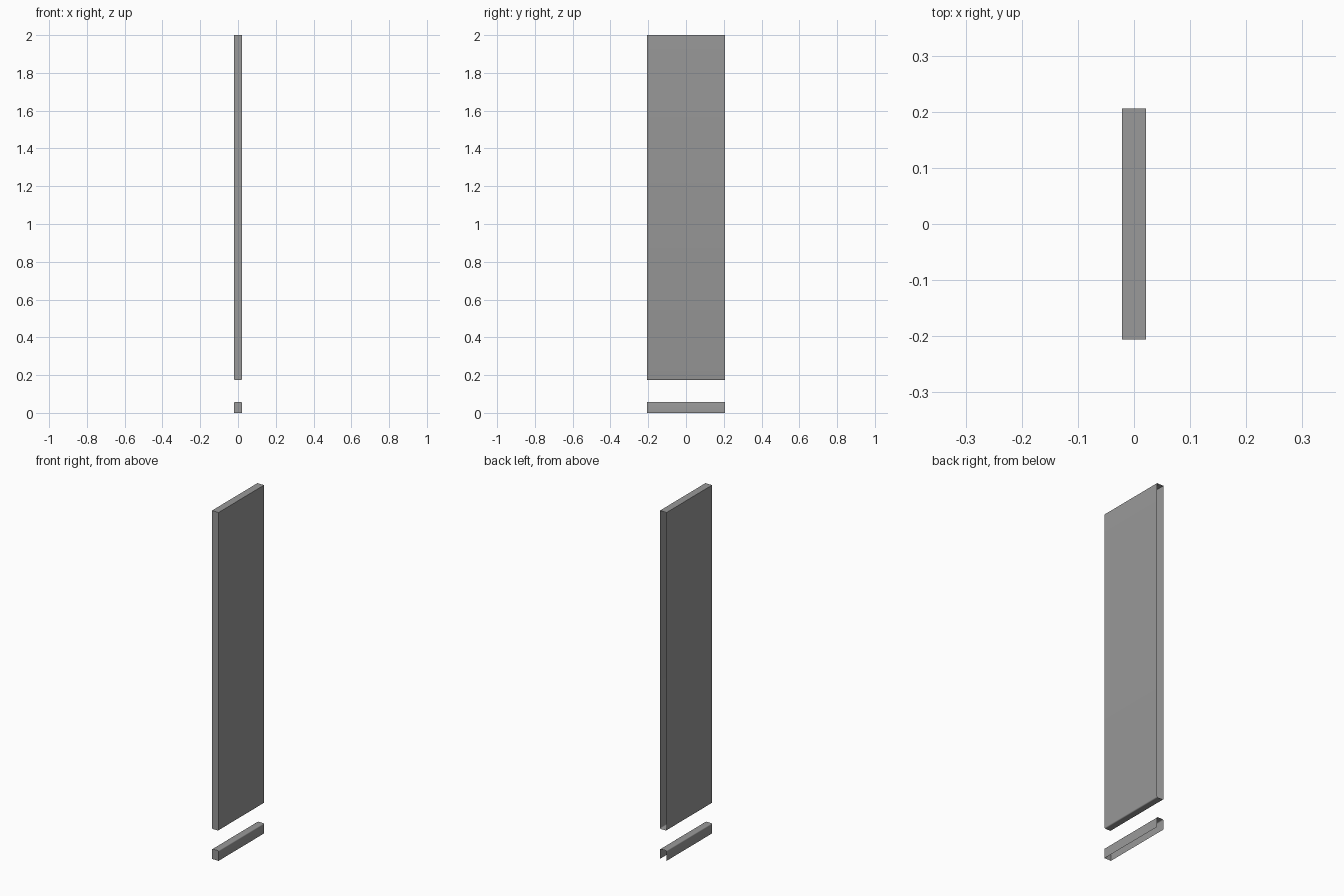
import bpy, bmesh, math

if "Cube" in bpy.data.objects:
    bpy.data.objects.remove(bpy.data.objects["Cube"])

W, D, R = 0.021, 0.206, 0.006   # half thickness, half depth, edge radius
SEG = 4                         # segments per rounded edge

grey = bpy.data.materials.new("dark_grey")
grey.diffuse_color = (0.32, 0.32, 0.32, 1)
grey.use_nodes = True
grey.node_tree.nodes["Principled BSDF"].inputs["Base Color"].default_value = grey.diffuse_color


def rounded(end, edge):
    """xz profile from flat end at z=end to a rounded edge at z=edge."""
    s = 1 if edge > end else -1
    arc = [(W - R + R * math.cos(a), edge - s * R + s * R * math.sin(a))
           for a in (i * math.pi / 2 / SEG for i in range(SEG + 1))]
    half = [(W, end)] + arc
    return half + [(-x, z) for x, z in reversed(half)]


def shell(name, profile, closed):
    """Sweep an xz profile along y, capped at the front and open at the back."""
    bm = bmesh.new()
    front = [bm.verts.new((x, -D, z)) for x, z in profile]
    back = [bm.verts.new((x, D, z)) for x, z in profile]
    n = len(profile)
    for i in range(n if closed else n - 1):
        j = (i + 1) % n
        bm.faces.new((front[i], front[j], back[j], back[i]))
    cap = bm.faces.new(front[::-1])
    bmesh.ops.recalc_face_normals(bm, faces=bm.faces)
    cap.normal_update()
    if cap.normal.y > 0:
        bmesh.ops.reverse_faces(bm, faces=bm.faces)
    mesh = bpy.data.meshes.new(name)
    bm.to_mesh(mesh)
    bm.free()
    mesh.materials.append(grey)
    obj = bpy.data.objects.new(name, mesh)
    bpy.context.collection.objects.link(obj)
    # smooth rounded edges, keep corners sharp
    bpy.ops.object.select_all(action='DESELECT')
    obj.select_set(True)
    bpy.context.view_layer.objects.active = obj
    bpy.ops.object.shade_smooth_by_angle(angle=math.radians(30))


# tall panel: flat top, rounded lower edges
shell("upper_panel", rounded(2.0, 0.173), True)

# low rail: rounded upper edges, open underneath
shell("bottom_rail", rounded(0.0, 0.058), False)
